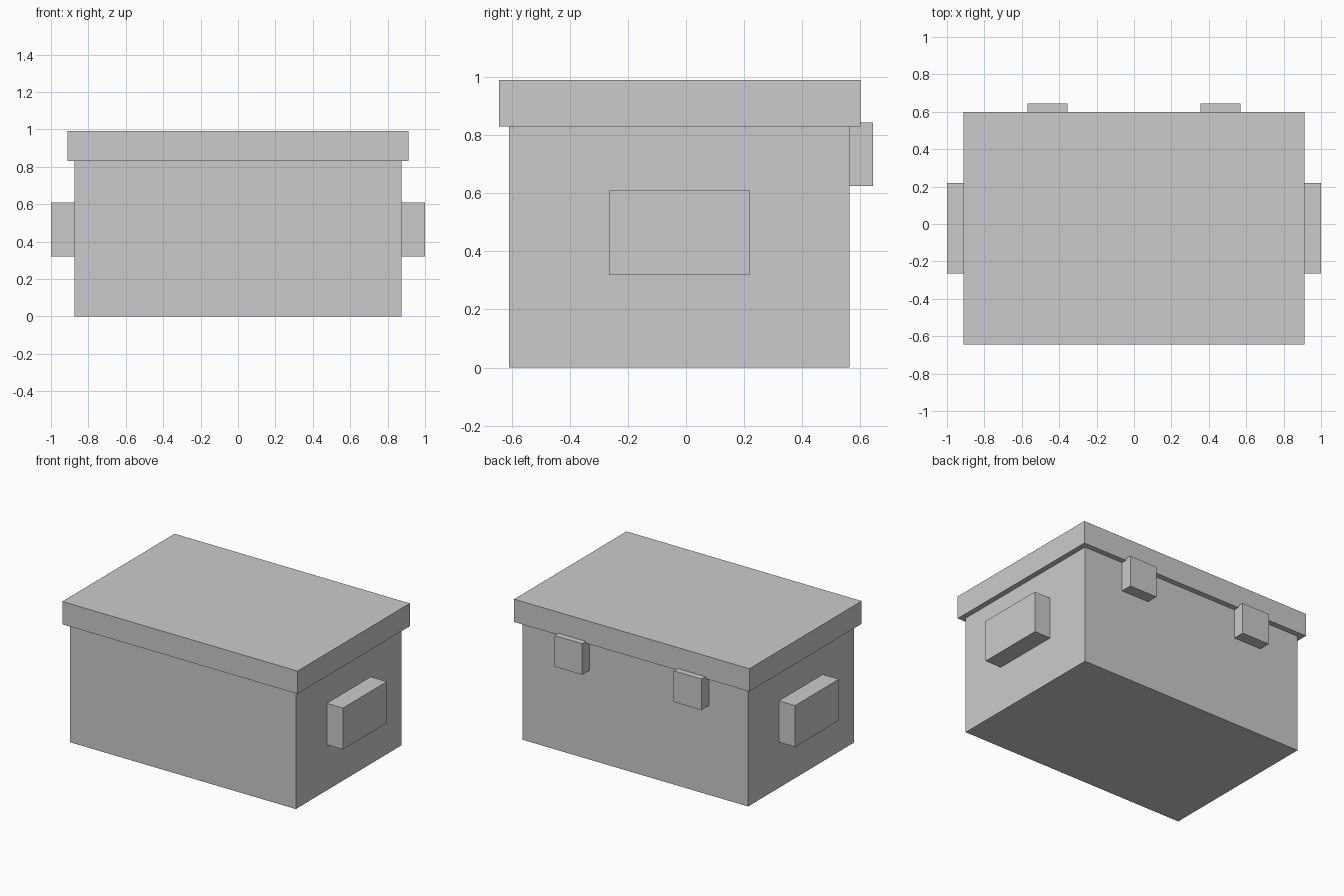
import bpy

if "Cube" in bpy.data.objects:
    bpy.data.objects.remove(bpy.data.objects["Cube"])


def box(name, x, y, z):
    """Flat-shaded box from (min, max) ranges on each axis."""
    bpy.ops.mesh.primitive_cube_add(size=1)
    obj = bpy.context.object
    obj.name = obj.data.name = name
    size = [hi - lo for lo, hi in (x, y, z)]
    centre = [(hi + lo) / 2 for lo, hi in (x, y, z)]
    for v in obj.data.vertices:
        v.co = [c * s + m for c, s, m in zip(v.co, size, centre)]
    return obj


# Chest body and overhanging lid
box("body", (-0.875, 0.875), (-0.609, 0.562), (0, 0.83))
box("lid", (-0.912, 0.912), (-0.643, 0.60), (0.83, 0.99))

for side, s in (("left", -1), ("right", 1)):
    # Side handle block
    box(f"handle_{side}", sorted((s * 0.875, s * 1.0)), (-0.265, 0.22), (0.32, 0.61))
    # Rear hinge block, tucked up against the lid
    box(f"hinge_{side}", sorted((s * 0.355, s * 0.57)), (0.562, 0.643), (0.625, 0.843))
